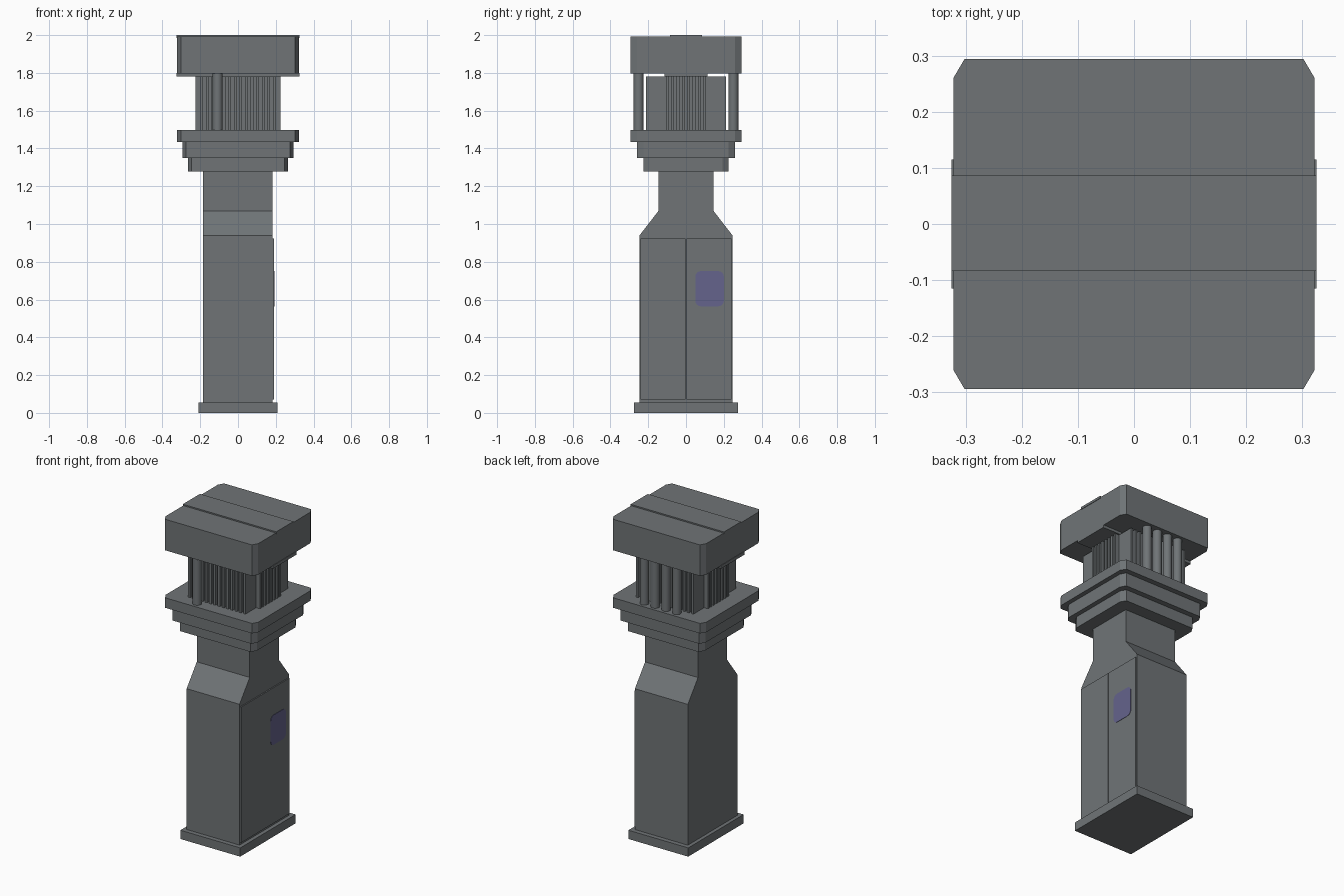
import bpy, bmesh, math

if "Cube" in bpy.data.objects:
    bpy.data.objects.remove(bpy.data.objects["Cube"])


def material(name, rgb):
    m = bpy.data.materials.new(name)
    m.diffuse_color = (*rgb, 1)
    m.use_nodes = True
    m.node_tree.nodes["Principled BSDF"].inputs["Base Color"].default_value = m.diffuse_color
    return m


GREY = material("slate grey", (0.16, 0.175, 0.183))
PURPLE = material("dusty purple", (0.128, 0.125, 0.265))


def prism(name, outline, axis, start, end, mat=GREY):
    """Extrude a 2D outline along z (points are x, y) or x (points are y, z)."""
    def place(p, d):
        return (p[0], p[1], d) if axis == "z" else (d, p[0], p[1])
    bm = bmesh.new()
    face = bm.faces.new([bm.verts.new(place(p, start)) for p in outline])
    moved = bmesh.ops.extrude_face_region(bm, geom=[face])["geom"]
    shift = (0, 0, end - start) if axis == "z" else (end - start, 0, 0)
    bmesh.ops.translate(bm, vec=shift, verts=[v for v in moved if isinstance(v, bmesh.types.BMVert)])
    bmesh.ops.recalc_face_normals(bm, faces=bm.faces)
    mesh = bpy.data.meshes.new(name)
    bm.to_mesh(mesh)
    bm.free()
    mesh.materials.append(mat)
    obj = bpy.data.objects.new(name, mesh)
    bpy.context.collection.objects.link(obj)
    return obj


def box(name, x0, x1, y0, y1, z0, z1):
    return prism(name, [(x0, y0), (x1, y0), (x1, y1), (x0, y1)], "z", z0, z1)


def cut_slab(name, hx, hy, z0, z1, cx=0.02, cy=0.034):
    """Rectangular slab with its four upright corners cut off."""
    return prism(name, [(-hx + cx, -hy), (hx - cx, -hy), (hx, -hy + cy), (hx, hy - cy),
                        (hx - cx, hy), (-hx + cx, hy), (-hx, hy - cy), (-hx, -hy + cy)], "z", z0, z1)


# Foot and cabinet with sloping shoulders
box("foot_plate", -0.208, 0.208, -0.275, 0.275, 0, 0.055)
half = [(0.246, 0.055), (0.246, 0.94), (0.145, 1.07), (0.145, 1.28)]
prism("cabinet", half + [(-y, z) for y, z in reversed(half)], "x", -0.185, 0.183)

# Double doors on the right side
box("front_door", 0.183, 0.191, -0.24, -0.002, 0.07, 0.922)
box("rear_door", 0.183, 0.191, 0.002, 0.24, 0.07, 0.922)

# Rounded label on the rear door
label = []
for cy, cz, a0 in ((0.17, 0.72, 0), (0.08, 0.72, 90), (0.08, 0.595, 180), (0.17, 0.595, 270)):
    for k in range(5):
        a = math.radians(a0 + k * 22.5)
        label.append((cy + 0.031 * math.cos(a), cz + 0.031 * math.sin(a)))
prism("door_label", label, "x", 0.191, 0.193, PURPLE)

# Stepped collar
cut_slab("collar_lower", 0.265, 0.226, 1.278, 1.35)
cut_slab("collar_middle", 0.294, 0.26, 1.35, 1.435)
cut_slab("collar_upper", 0.322, 0.293, 1.435, 1.498)

# Cross-shaped core with upright fins on its four outer faces
box("core_long", -0.2, 0.2, -0.194, 0.194, 1.498, 1.78)
box("core_wide", -0.21, 0.21, -0.105, 0.105, 1.498, 1.78)


def fins(name, count, reach, near, far, along_x):
    pitch = 2 * reach / (count - 0.5)
    for i in range(count):
        a = -reach + i * pitch
        b = a + pitch / 2
        for s in (-1, 1):
            n, f = sorted((s * near, s * far))
            ends = (a, b, n, f) if along_x else (n, f, a, b)
            box(name, *ends, 1.498, 1.78)


fins("end_fin", 14, 0.2, 0.19, 0.212, True)
fins("side_fin", 8, 0.105, 0.205, 0.226, False)

# Round pipes: four behind, one in front
for x, y in [(0.113 - 0.075 * i, 0.251) for i in range(4)] + [(-0.108, -0.251)]:
    bpy.ops.mesh.primitive_cylinder_add(vertices=24, radius=0.026, depth=0.302, location=(x, y, 1.648))
    pipe = bpy.context.object
    pipe.name = "pipe"
    pipe.data.materials.append(GREY)
    bpy.ops.object.shade_smooth_by_angle(angle=math.radians(40))

# Head block with a strip above and below
cut_slab("head", 0.322, 0.294, 1.797, 1.992)
box("head_top_strip", -0.325, 0.325, -0.084, 0.086, 1.985, 2.0)
box("head_bottom_strip", -0.325, 0.325, -0.115, 0.115, 1.78, 1.8)
